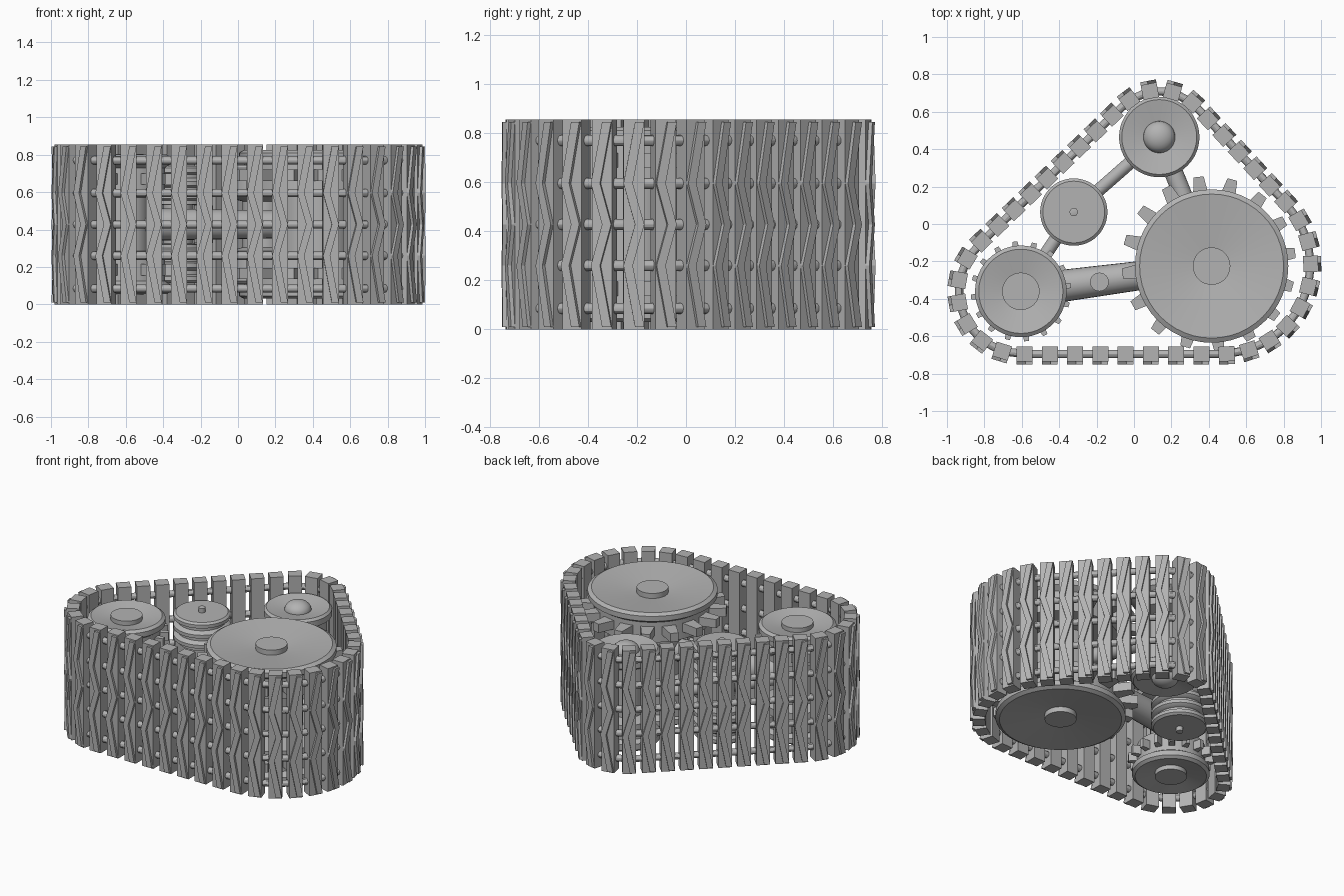
import bpy, bmesh, math
from mathutils import Vector, Matrix

cube = bpy.data.objects.get("Cube")
if cube:
    bpy.data.objects.remove(cube, do_unlink=True)

H = 0.855          # track width (height here)
MID = H / 2

steel = bpy.data.materials.new("plain_grey")
steel.use_nodes = True
GREY = (0.45, 0.45, 0.45, 1)
steel.diffuse_color = GREY
steel.node_tree.nodes["Principled BSDF"].inputs["Base Color"].default_value = GREY


def add_object(name, mesh, matrix=None):
    ob = bpy.data.objects.new(name, mesh)
    bpy.context.collection.objects.link(ob)
    if matrix:
        ob.matrix_world = matrix
    return ob


def finish(bm, name, smooth=False):
    bmesh.ops.recalc_face_normals(bm, faces=bm.faces)
    mesh = bpy.data.meshes.new(name)
    bm.to_mesh(mesh)
    bm.free()
    mesh.materials.append(steel)
    if smooth:
        mesh.shade_smooth()
        mesh.set_sharp_from_angle(angle=math.radians(30))
    return mesh


def prism(bm, outline, depth):
    """Extrude a flat outline by a depth vector."""
    face = bm.faces.new([bm.verts.new(p) for p in outline])
    ext = bmesh.ops.extrude_face_region(bm, geom=[face])
    verts = [g for g in ext["geom"] if isinstance(g, bmesh.types.BMVert)]
    bmesh.ops.translate(bm, verts=verts, vec=depth)


def lathe(name, centre, half):
    """Spin a top-half profile, mirrored about the mid plane."""
    profile = half + [(r, H - z) for r, z in reversed(half)]
    bm = bmesh.new()
    vs = [bm.verts.new((r, 0, z)) for r, z in profile]
    edges = [bm.edges.new(p) for p in zip(vs, vs[1:])]
    bmesh.ops.spin(bm, geom=vs + edges, axis=(0, 0, 1), cent=(0, 0, 0),
                   angle=math.tau, steps=48, use_merge=True)
    bmesh.ops.remove_doubles(bm, verts=bm.verts, dist=1e-4)
    return add_object(name, finish(bm, name, True), Matrix.Translation((*centre, 0)))


def rod(name, a, b, r1, r2=None):
    a, b = Vector(a), Vector(b)
    bm = bmesh.new()
    bmesh.ops.create_cone(bm, cap_ends=True, segments=24, radius1=r1,
                          radius2=r2 or r1, depth=(b - a).length)
    turn = (b - a).to_track_quat("Z", "Y").to_matrix().to_4x4()
    return add_object(name, finish(bm, name, True),
                      Matrix.Translation((a + b) / 2) @ turn)


def sprocket_teeth(name, centre, count, inner, outer, width, levels):
    bm = bmesh.new()
    for z in levels:
        for i in range(count):
            turn = Matrix.Rotation(math.tau * (i + 0.3) / count, 3, "Z")
            shape = [(inner, -width), (outer, -width * 0.6), (outer, width * 0.6), (inner, width)]
            prism(bm, [turn @ Vector((x, y, z - 0.03)) for x, y in shape], (0, 0, 0.06))
    add_object(name, finish(bm, name), Matrix.Translation((*centre, 0)))


# Belt path: outer tangents around three circles, counter-clockwise
CIRCLES = [(Vector((-0.605, -0.36)), 0.335), (Vector((0.47, -0.22)), 0.475),
           (Vector((0.135, 0.45)), 0.265)]
segments = []
for i, (c, r) in enumerate(CIRCLES):
    c2, r2 = CIRCLES[(i + 1) % 3]
    d = c2 - c
    heading = math.atan2(d.y, d.x) + math.asin((r - r2) / d.length)
    segments.append((c, r, heading % math.tau, math.sqrt(d.length ** 2 - (r - r2) ** 2)))


def belt_point(s):
    """Position and heading at distance s from the start of the front run."""
    for i in range(3):
        c, r, heading, length = segments[i]
        if s <= length:
            n = Vector((math.sin(heading), -math.cos(heading)))
            return c + n * r + Vector((-n.y, n.x)) * s, heading
        s -= length
        c, r, after, _ = segments[(i + 1) % 3]
        sweep = (after - heading) % math.tau
        if s <= sweep * r:
            a = heading + s / r
            return c + Vector((math.sin(a), -math.cos(a))) * r, a
        s -= sweep * r
    return belt_point(s)


total = sum(seg[3] + seg[1] * ((seg[2] - segments[i - 1][2]) % math.tau)
            for i, seg in enumerate(segments))
FIRST, STEP, FRONT = 0.02, 0.135, 9
stations = [FIRST + STEP * i for i in range(FRONT)]
REST = 33
gap = (total - STEP * (FRONT - 1)) / (REST + 1)
stations += [stations[-1] + gap * (i + 1) for i in range(REST)]
places = [belt_point(s % total) for s in stations]

# Track pad: block with a zigzag tread on its outer (-y) face
W = 0.043
bm = bmesh.new()
prism(bm, [(-W, -0.04, 0), (W, -0.04, 0), (W, 0.04, 0), (-W, 0.04, 0)], (0, 0, H))
levels = [0.01, 0.26, MID, H - 0.26, H - 0.01]
for k in range(4):
    z1, z2 = levels[k], levels[k + 1]
    x1, x2 = (0.004, -W) if k % 2 == 0 else (-W, 0.004)
    prism(bm, [(x1, -0.04, z1), (x1 + 0.038, -0.04, z1),
               (x2 + 0.038, -0.04, z2), (x2, -0.04, z2)], (0, -0.016, 0))
pad_mesh = finish(bm, "track_pad")
for p, a in places:
    add_object("track_pad", pad_mesh,
               Matrix.Translation((*p, 0)) @ Matrix.Rotation(a, 4, "Z"))

# Link pins joining neighbouring pads
bm = bmesh.new()
for (p, _), (q, _) in zip(places, places[1:] + places[:1]):
    d = q - p
    turn = Vector((*d, 0)).to_track_quat("Z", "Y").to_matrix().to_4x4()
    for z in (0.085, 0.26, MID, H - 0.26, H - 0.085):
        bmesh.ops.create_cone(bm, cap_ends=True, segments=12, radius1=0.022, radius2=0.022,
                              depth=d.length,
                              matrix=Matrix.Translation((*((p + q) / 2), z)) @ turn)
add_object("link_pins", finish(bm, "link_pins", True))

# Wheels
BIG, LEFT, TOP, IDLER = (0.415, -0.225), (-0.605, -0.36), (0.135, 0.465), (-0.322, 0.064)
lathe("drive_wheel", BIG, [
    (0, 0.825), (0.1, 0.825), (0.1, 0.79), (0.385, 0.825), (0.41, 0.81), (0.41, 0.775),
    (0.37, 0.75), (0.37, 0.61), (0.2, 0.58), (0.2, 0.5)])
sprocket_teeth("drive_teeth", (0.4, -0.21), 16, 0.34, 0.465, 0.045, (0.69, H - 0.69))
lathe("front_wheel", LEFT, [
    (0, 0.805), (0.1, 0.805), (0.1, 0.775), (0.225, 0.8), (0.245, 0.785), (0.245, 0.75),
    (0.215, 0.73), (0.215, 0.59), (0.13, 0.57), (0.13, 0.5)])
sprocket_teeth("front_wheel_teeth", LEFT, 16, 0.2, 0.268, 0.022, (0.67, H - 0.67))
dome = [(0.085 * math.sin(t * 0.26), 0.725 + 0.06 * math.cos(t * 0.26)) for t in range(7)]
lathe("upper_wheel", TOP, dome + [
    (0.085, 0.725), (0.2, 0.745), (0.215, 0.73), (0.215, 0.69), (0.185, 0.67), (0.185, 0.57),
    (0.11, 0.55), (0.11, 0.5)])
grooves = []
for k in range(3):
    z = 0.74 - k * 0.07
    grooves += [(0.165, z), (0.18, z - 0.012), (0.18, z - 0.035), (0.15, z - 0.045),
                (0.15, z - 0.065)]
lathe("idler_roller", IDLER, [(0, 0.775), (0.022, 0.77), (0.022, 0.74)] + grooves
      + [(0.08, 0.53), (0.08, 0.5)])

# Suspension arms and pivot
rod("main_arm", (*LEFT, MID), (*BIG, MID), 0.09, 0.07)
rod("idler_arm", (*LEFT, MID), (*IDLER, MID), 0.035)
rod("upper_arm", (*IDLER, MID), (*TOP, MID), 0.035)
rod("rear_arm", (*TOP, MID), (*BIG, MID), 0.05)
rod("arm_pivot", (-0.185, -0.31, MID - 0.1), (-0.185, -0.31, MID + 0.1), 0.05)
